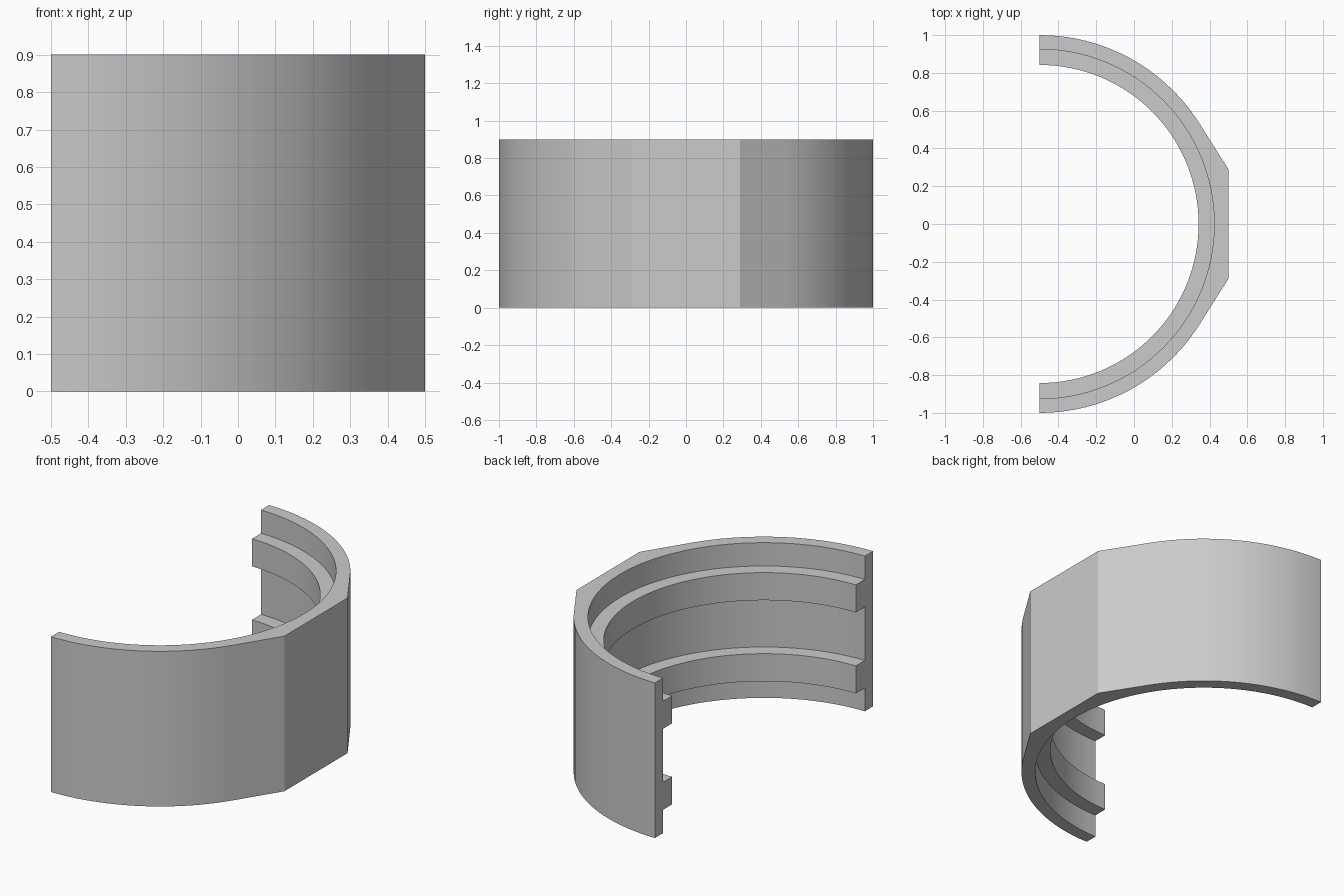
import bpy, bmesh, math

cube = bpy.data.objects.get("Cube")
if cube:
    bpy.data.objects.remove(cube)

HEIGHT = 0.9
CENTRE_X = -0.5            # ring axis; the open half faces -x
OUTER, WALL, RIDGE = 1.0, 0.925, 0.842
TANGENT = math.radians(32.3)   # where the round outside becomes flat
CORNER = TANGENT / 2           # edge between the flats


def outer_radius(angle):
    """Round outside with a flat pad and two tangent flats at +x."""
    a = abs(angle)
    if a <= CORNER:
        return OUTER / math.cos(a)
    if a <= TANGENT:
        return OUTER / math.cos(TANGENT - a)
    return OUTER


# Cross-section: straight outer wall, inner wall with two ridges
inner_profile = [(WALL, 0)]
for low, high in ((0.135, 0.295), (0.605, 0.765)):
    inner_profile += [(WALL, low), (RIDGE, low), (RIDGE, high), (WALL, high)]
inner_profile.append((WALL, HEIGHT))

# Sweep angles, with exact stops at the corners of the flats
steps = 64
angles = [math.pi * (i / steps - 0.5) for i in range(steps + 1)]
stops = [-TANGENT, -CORNER, CORNER, TANGENT]
angles = sorted([a for a in angles if min(abs(a - s) for s in stops) > 0.02] + stops)

bm = bmesh.new()
sections = []
for a in angles:
    r = outer_radius(a)
    profile = inner_profile + [(r, HEIGHT), (r, 0)]
    sections.append([bm.verts.new((CENTRE_X + rad * math.cos(a), rad * math.sin(a), z))
                     for rad, z in profile])

# Skin neighbouring sections, then close both ends
for s, t in zip(sections, sections[1:]):
    for i in range(len(s)):
        j = (i + 1) % len(s)
        bm.faces.new((s[i], s[j], t[j], t[i]))
bm.faces.new(sections[0])
bm.faces.new(sections[-1])
bmesh.ops.recalc_face_normals(bm, faces=bm.faces)

mesh = bpy.data.meshes.new("half_ring_shell")
bm.to_mesh(mesh)
bm.free()
shell = bpy.data.objects.new("half_ring_shell", mesh)
bpy.context.collection.objects.link(shell)

# Plain grey
grey = bpy.data.materials.new("light_grey")
grey.use_nodes = True
colour = (0.6, 0.6, 0.6, 1)
grey.diffuse_color = colour
grey.node_tree.nodes["Principled BSDF"].inputs["Base Color"].default_value = colour
mesh.materials.append(grey)

bpy.ops.object.select_all(action='DESELECT')
shell.select_set(True)
bpy.context.view_layer.objects.active = shell
bpy.ops.object.shade_smooth_by_angle(angle=math.radians(25))
